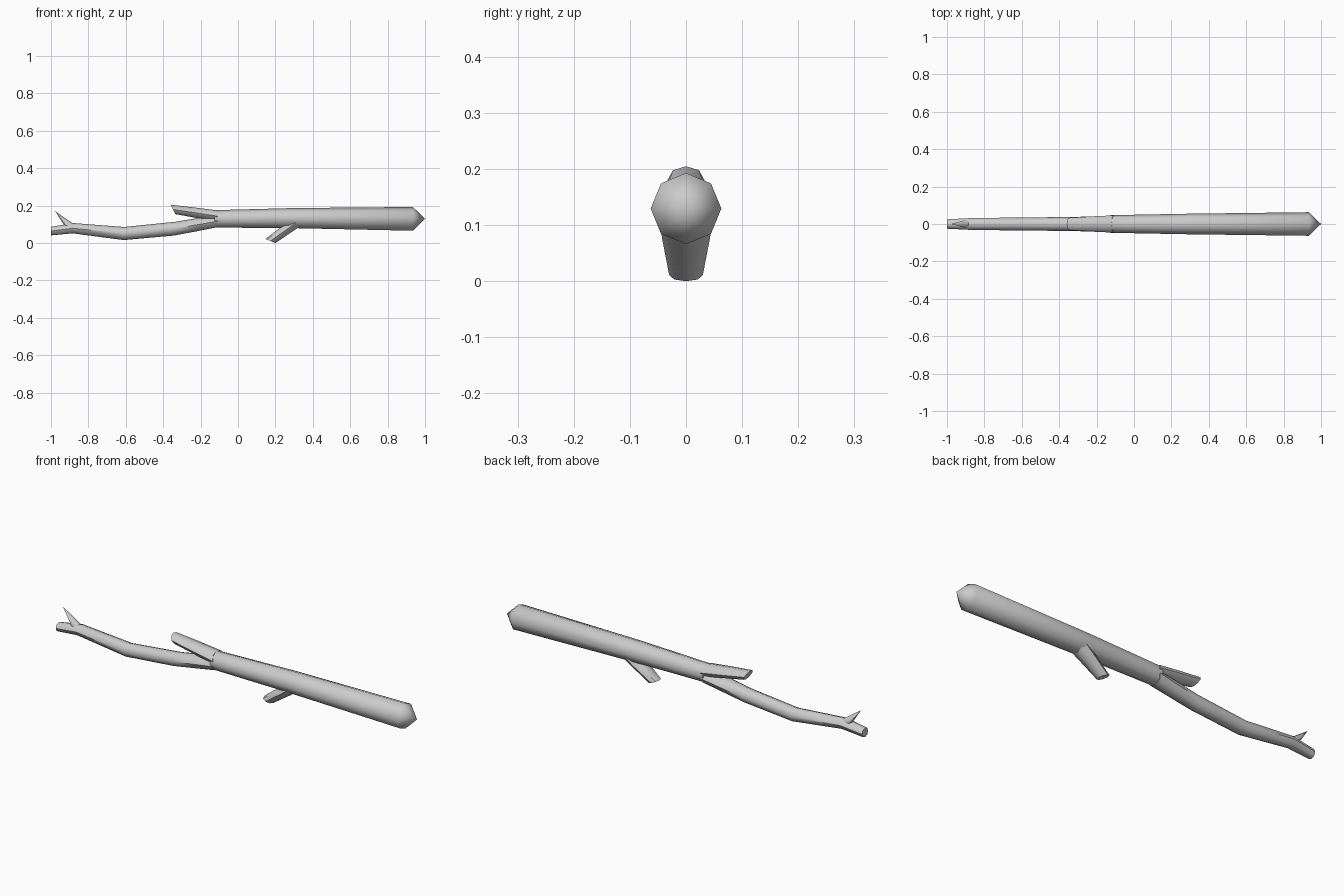
import bpy, bmesh, math
from mathutils import Vector

if "Cube" in bpy.data.objects:
    bpy.data.objects.remove(bpy.data.objects["Cube"])

SIDES = 8


def limb(name, rings):
    """Loft octagonal rings; each ring is (top x, top z, bottom x, bottom z, half width in y)."""
    bm = bmesh.new()
    loops = []
    for tx, tz, bx, bz, w in rings:
        top, bottom = Vector((tx, 0, tz)), Vector((bx, 0, bz))
        mid, half = (top + bottom) / 2, (top - bottom) / 2
        loops.append([bm.verts.new(mid + half * math.cos(a) + Vector((0, w * math.sin(a), 0)))
                      for a in (2 * math.pi * i / SIDES for i in range(SIDES))])
    for a, b in zip(loops, loops[1:]):
        for i in range(SIDES):
            j = (i + 1) % SIDES
            bm.faces.new((a[i], a[j], b[j], b[i]))
    bm.faces.new(loops[0])
    bm.faces.new(loops[-1])
    # Rings of zero size collapse to a point
    bmesh.ops.remove_doubles(bm, verts=bm.verts, dist=0.0001)
    bmesh.ops.recalc_face_normals(bm, faces=bm.faces)
    mesh = bpy.data.meshes.new(name)
    bm.to_mesh(mesh)
    bm.free()
    obj = bpy.data.objects.new(name, mesh)
    bpy.context.collection.objects.link(obj)
    bpy.ops.object.select_all(action='DESELECT')
    obj.select_set(True)
    bpy.context.view_layer.objects.active = obj
    bpy.ops.object.shade_smooth_by_angle(angle=math.radians(46))
    return obj


# Thick main stem with a pointed end
limb("main_stem", [
    (1.0, 0.13, 1.0, 0.13, 0.0),
    (0.935, 0.193, 0.935, 0.066, 0.063),
    (0.29, 0.187, 0.29, 0.08, 0.055),
    (-0.125, 0.176, -0.125, 0.083, 0.047),
])

# Thin bent branch continuing from the fork
limb("thin_branch", [
    (-0.10, 0.150, -0.12, 0.083, 0.046),
    (-0.22, 0.133, -0.22, 0.063, 0.041),
    (-0.335, 0.114, -0.345, 0.040, 0.037),
    (-0.61, 0.086, -0.61, 0.016, 0.035),
    (-0.88, 0.107, -0.885, 0.052, 0.031),
    (-1.0, 0.087, -1.0, 0.041, 0.025),
])

# Broken stub rising above the fork
limb("upper_stub", [
    (-0.12, 0.176, -0.10, 0.112, 0.046),
    (-0.23, 0.190, -0.21, 0.132, 0.041),
    (-0.36, 0.205, -0.335, 0.155, 0.033),
])

# Broken stub below the stem
limb("lower_stub", [
    (0.27, 0.125, 0.375, 0.115, 0.047),
    (0.22, 0.078, 0.315, 0.078, 0.043),
    (0.147, 0.022, 0.20, 0.0, 0.030),
])

# Small pointed twig near the thin end
limb("twig", [
    (-0.925, 0.075, -0.855, 0.085, 0.027),
    (-0.932, 0.100, -0.885, 0.106, 0.019),
    (-0.978, 0.171, -0.978, 0.171, 0.0),
])
